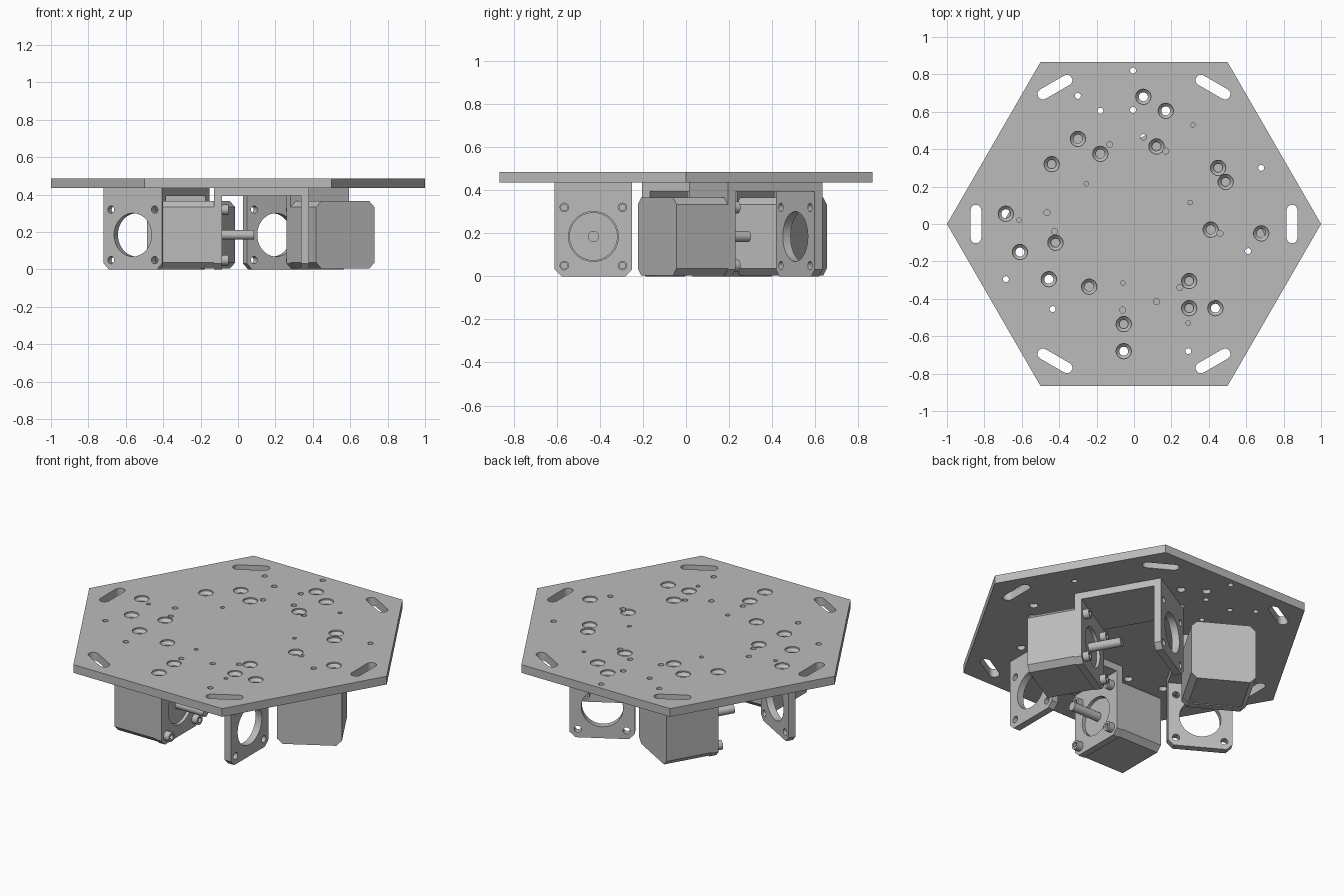
import bpy, bmesh, math
from mathutils import Matrix, Vector

cube = bpy.data.objects.get("Cube")
if cube:
    bpy.data.objects.remove(cube, do_unlink=True)

grey = bpy.data.materials.new("machined grey")
grey.use_nodes = True
grey.diffuse_color = (0.5, 0.5, 0.5, 1)
grey.node_tree.nodes["Principled BSDF"].inputs["Base Color"].default_value = (0.5, 0.5, 0.5, 1)

ALONG_X = Matrix.Rotation(math.pi / 2, 4, 'Y')
AXIS_Y, AXIS_Z = -0.43, 0.185      # motor axis of one drive unit
HALF = 0.18                        # half width of bracket and motor
SCREW = 0.135                      # screw offset from the axis
SCREW_SPOTS = [(AXIS_Y + a * SCREW, AXIS_Z + b * SCREW) for a in (-1, 1) for b in (-1, 1)]


def make_object(name, bm):
    bmesh.ops.recalc_face_normals(bm, faces=bm.faces)
    mesh = bpy.data.meshes.new(name)
    bm.to_mesh(mesh)
    bm.free()
    mesh.materials.append(grey)
    obj = bpy.data.objects.new(name, mesh)
    bpy.context.collection.objects.link(obj)
    return obj


def prism(bm, points, offset):
    """Closed outline pushed along an offset vector."""
    low = [bm.verts.new(p) for p in points]
    high = [bm.verts.new(Vector(p) + Vector(offset)) for p in points]
    bm.faces.new(low)
    bm.faces.new(high)
    for i in range(len(low)):
        j = (i + 1) % len(low)
        bm.faces.new((low[i], low[j], high[j], high[i]))


def lathe(bm, profile, matrix, sides=24):
    """Turned solid from (radius, height) pairs, capped at both ends."""
    rings = []
    for r, h in profile:
        rings.append([bm.verts.new(matrix @ Vector((r * math.cos(t), r * math.sin(t), h)))
                      for t in (math.tau * i / sides for i in range(sides))])
    for a, b in zip(rings, rings[1:]):
        for i in range(sides):
            j = (i + 1) % sides
            bm.faces.new((a[i], a[j], b[j], b[i]))
    bm.faces.new(rings[0])
    bm.faces.new(rings[-1])


def rod_x(bm, radius, x0, x1, y, z, sides=24):
    lathe(bm, [(radius, x0), (radius, x1)], Matrix.Translation((0, y, z)) @ ALONG_X, sides)


def cut(target, bm):
    """Subtract a set of cutters and bake the result."""
    cutter = make_object("cutter", bm)
    cutter.hide_render = True
    mod = target.modifiers.new("cut", 'BOOLEAN')
    mod.object, mod.operation, mod.solver = cutter, 'DIFFERENCE', 'EXACT'
    mod.use_self = True
    deps = bpy.context.evaluated_depsgraph_get()
    baked = bpy.data.meshes.new_from_object(target.evaluated_get(deps))
    target.modifiers.clear()
    target.data = baked
    bpy.data.objects.remove(cutter, do_unlink=True)


def smooth(obj):
    bpy.ops.object.select_all(action='DESELECT')
    obj.select_set(True)
    bpy.context.view_layer.objects.active = obj
    bpy.ops.object.shade_smooth_by_angle(angle=math.radians(30))


# Hexagonal top plate
BASE, TOP = 0.435, 0.485
bm = bmesh.new()
prism(bm, [(math.cos(k * math.pi / 3), math.sin(k * math.pi / 3), BASE) for k in range(6)],
      (0, 0, TOP - BASE))
plate = make_object("hexagonal_plate", bm)

# Hole centres in hundredths: countersunk, plain and fine
countersunk = [(5, 68), (17, 60.5), (12, 41.5), (45, 30), (49, 22.5), (41, -3), (68, -5),
               (29.5, -30.5), (29.5, -45), (43.5, -45), (-5.5, -53.5), (-5.5, -68),
               (-24, -33.5), (-45.5, -29.5), (-42, -10), (-61, -15), (-68.5, 5.5),
               (-44, 32), (-18, 37.5), (-30, 45.5)]
plain = [(-.5, 82), (-.5, 61), (-30, 68.5), (-18, 60.5), (-13, 42.5), (5, 46.5), (17, 39),
         (68, 30), (46, -5), (61, -14.5), (24.5, -34), (12, -41.5), (-6, -46),
         (29, -68), (-43.5, -45.5), (-68.5, -29.5), (-42.5, -4), (-46.5, 6)]
fine = [(31.5, 53), (30, 11.5), (-25.5, 21.5), (-61.5, 2), (-6, -31.5), (29, -53)]

lo, hi = BASE - 0.05, TOP + 0.02
kinds = [(countersunk, [(0.024, lo), (0.024, TOP - 0.025), (0.041, TOP - 0.008), (0.041, hi)]),
         (plain, [(0.016, lo), (0.016, hi)]),
         (fine, [(0.012, lo), (0.012, hi)])]
bm = bmesh.new()
for spots, profile in kinds:
    for x, y in spots:
        lathe(bm, profile, Matrix.Translation((x / 100, y / 100, 0)), 20)

# Rounded slots near the six corners
for k in range(6):
    turn = Matrix.Rotation(k * math.pi / 3, 4, 'Z')
    outline = []
    for end in (1, -1):
        for i in range(9):
            t = math.pi * i / 8
            outline.append(turn @ Vector((0.845 + end * 0.029 * math.cos(t),
                                          end * (0.074 + 0.029 * math.sin(t)), lo)))
    prism(bm, outline, (0, 0, hi - lo))
cut(plate, bm)
smooth(plate)

# U-shaped motor bracket: two legs under a bridge
X0, X1, THICK, CH = -0.128, 0.38, 0.042, 0.032
y0, y1 = AXIS_Y - HALF, AXIS_Y + HALF
bm = bmesh.new()
prism(bm, [(X0, y0, 0), (X0, y0, BASE), (X1, y0, BASE), (X1, y0, 0), (X1 - THICK, y0, 0),
           (X1 - THICK, y0, BASE - THICK), (X0 + THICK, y0, BASE - THICK), (X0 + THICK, y0, 0)],
      (0, 2 * HALF, 0))
bracket = make_object("motor_bracket", bm)
bm = bmesh.new()
rod_x(bm, 0.116, X0 - 0.1, X1 + 0.1, AXIS_Y, AXIS_Z, 40)
for y, z in SCREW_SPOTS:
    rod_x(bm, 0.02, X0 - 0.1, X1 + 0.1, y, z, 16)
for y, s in ((y0, 1), (y1, -1)):     # bevelled lower corners
    prism(bm, [(X0 - 0.1, y - s * 0.02, -0.02), (X0 - 0.1, y + s * (CH + 0.02), -0.02),
               (X0 - 0.1, y - s * 0.02, CH + 0.02)], (X1 - X0 + 0.2, 0, 0))
cut(bracket, bm)

# Motor body with bevelled long edges, and a raised pilot ring
bm = bmesh.new()
REAR = -0.403
z0, z1 = AXIS_Z - HALF, AXIS_Z + HALF
prism(bm, [(REAR, y0 + CH, z0), (REAR, y1 - CH, z0), (REAR, y1, z0 + CH), (REAR, y1, z1 - CH),
           (REAR, y1 - CH, z1), (REAR, y0 + CH, z1), (REAR, y0, z1 - CH), (REAR, y0, z0 + CH)],
      (X0 - REAR, 0, 0))
rod_x(bm, 0.112, X0 - 0.01, X0 + 0.025, AXIS_Y, AXIS_Z, 40)
motor = make_object("motor_body", bm)

# Shaft
bm = bmesh.new()
rod_x(bm, 0.026, X0, 0.085, AXIS_Y, AXIS_Z)
shaft = make_object("motor_shaft", bm)

# Socket screws on the inner side of the motor leg
bm = bmesh.new()
inner = X0 + THICK
for y, z in SCREW_SPOTS:
    lathe(bm, [(0.018, X0), (0.018, inner), (0.028, inner), (0.028, inner + 0.036),
               (0.015, inner + 0.036), (0.015, inner + 0.018)],
          Matrix.Translation((0, y, z)) @ ALONG_X, 18)
screws = make_object("motor_screws", bm)

# Three drive units around the centre
for part in (bracket, motor, shaft, screws):
    smooth(part)
    for k in (1, 2):
        copy = part.copy()
        copy.name = f"{part.name}_{k + 1}"
        copy.rotation_euler.z = k * math.tau / 3
        bpy.context.collection.objects.link(copy)
